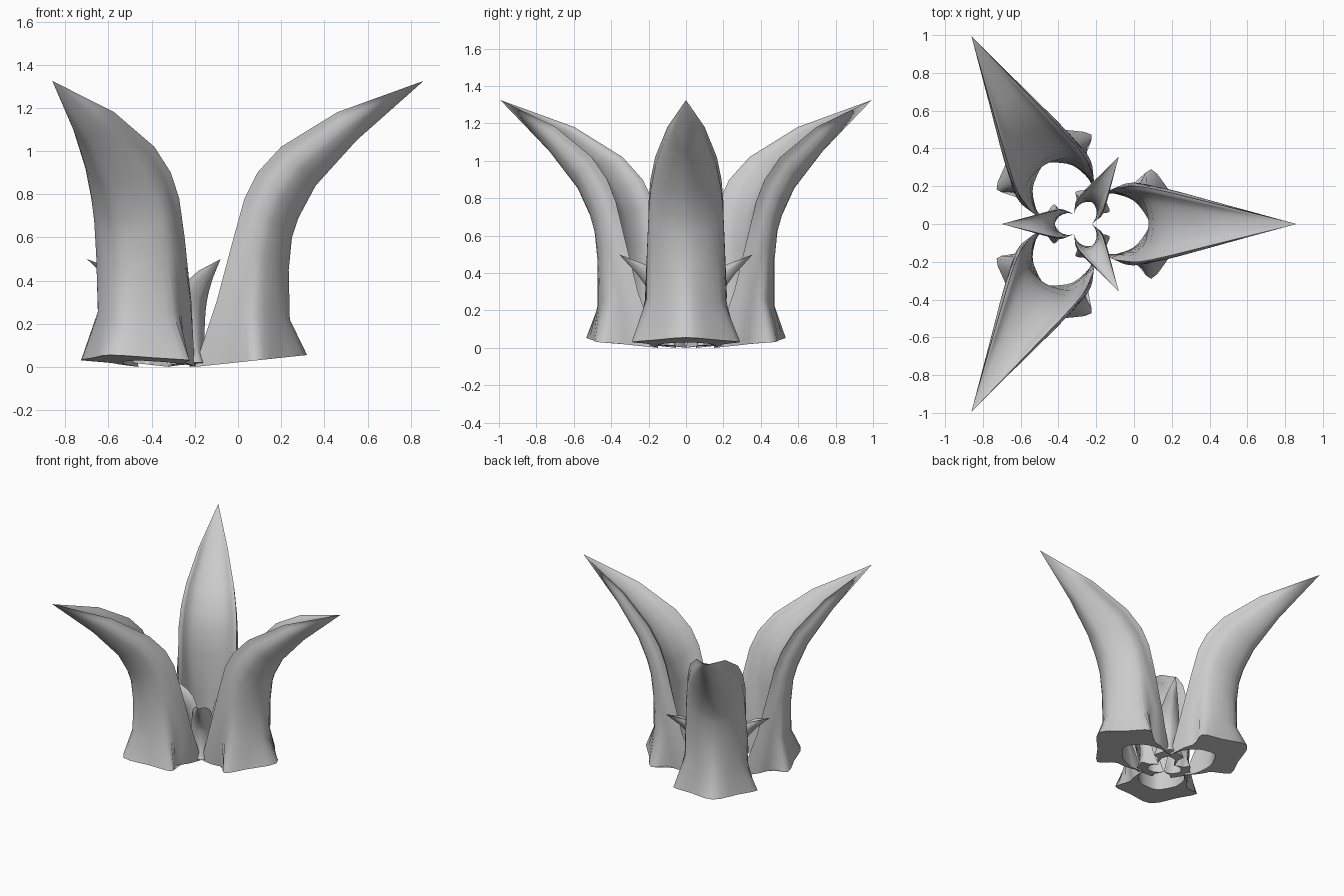
import bpy, bmesh, math
from mathutils import Vector, Matrix

if "Cube" in bpy.data.objects:
    bpy.data.objects.remove(bpy.data.objects["Cube"])

# Profiles of one petal pointing to +x: inner lip (x, z, half width) and outer back (x, z)
LIP = [(-.20, 0, .15), (-.10, .30, .19), (-.02, .60, .20), (.03, .78, .20),
       (.09, .90, .19), (.20, 1.02, .165), (.46, 1.18, .10), (.86, 1.325, 0)]
BACK = [(.32, .055), (.24, .22), (.235, .45), (.25, .60),
        (.28, .69), (.36, .84), (.55, 1.05), (.86, 1.325)]
WIDTH = [.29, .218, .207, .20, .19, .165, .10, 0]      # widest half width
HOLLOW = [.54, .53, .38, .32, .30, .25, .20, 0]        # depth of the inner groove
CENTRE = Vector((-.287, 0, 0))


def smooth_curve(pts, n=3):
    """Catmull-Rom through 2D points."""
    p = [Vector(q) for q in pts]
    p = [2 * p[0] - p[1]] + p + [2 * p[-1] - p[-2]]
    out = []
    for i in range(1, len(p) - 2):
        a, b, c, d = p[i - 1:i + 3]
        for k in range(n):
            t = k / n
            out.append(.5 * (2 * b + (c - a) * t + (2 * a - 5 * b + 4 * c - d) * t * t
                             + (3 * b - a - 3 * c + d) * t ** 3))
    return out + [p[-2]]


def mirrored(half):
    return half + [(t, -y) for t, y in reversed(half[:-1])]


def section(i):
    """Crescent section: t runs from lip (0) to back (1)."""
    e, w, h = LIP[i][2], WIDTH[i], HOLLOW[i]
    if i == 0:   # flared, lobed foot
        outer = [(0, e), (.22, .19), (.42, .205), (.56, w), (.76, .165), (1, 0)]
        inner = [(0, e), (.10, .158), (.19, .16), (.36, .13), (.46, .08), (h, 0)]
    else:
        outer = [(0, e), (.16, w * .98), (.34, w), (.56, w * .92), (.84, w * .55), (1, 0)]
        inner = [(0, e), (.15 * h, e * .88), (.35 * h, e * .8),
                 (.65 * h, e * .64), (.88 * h, e * .38), (h, 0)]
    return smooth_curve(mirrored(outer)), smooth_curve(mirrored(inner))


def petal_mesh():
    bm = bmesh.new()
    rings = []
    for i, (lip, back) in enumerate(zip(LIP, BACK)):
        outer, inner = section(i)
        a, b = Vector((lip[0], 0, lip[1])), Vector((back[0], 0, back[1]))
        ring = [bm.verts.new(a.lerp(b, q[0]) + Vector((0, q[1], 0)) - CENTRE)
                for q in outer + inner[-2:0:-1]]
        rings.append(ring)
    n = len(rings[0])
    for r0, r1 in zip(rings, rings[1:]):
        for k in range(n):
            m = (k + 1) % n
            bm.faces.new((r0[k], r0[m], r1[m], r1[k]))
    # Flat underside joining outer and inner curves
    r = rings[0]
    for k in range(n // 2):
        quad = [r[k], r[k + 1], r[(n - k - 1) % n], r[(n - k) % n]]
        quad = list(dict.fromkeys(quad))
        if len(quad) > 2:
            bm.faces.new(quad)
    bmesh.ops.remove_doubles(bm, verts=bm.verts, dist=1e-5)
    bmesh.ops.recalc_face_normals(bm, faces=bm.faces)
    me = bpy.data.meshes.new("petal")
    bm.to_mesh(me)
    bm.free()
    return me


def add_petals(name, start, scale_xy, scale_z):
    for k in range(3):
        me = petal_mesh()
        me.transform(Matrix.Translation(CENTRE)
                     @ Matrix.Rotation(math.radians(start + 120 * k), 4, 'Z')
                     @ Matrix.Diagonal((scale_xy, scale_xy, scale_z, 1)))
        ob = bpy.data.objects.new(f"{name}_{k + 1}", me)
        bpy.context.collection.objects.link(ob)
        bpy.ops.object.select_all(action='DESELECT')
        ob.select_set(True)
        bpy.context.view_layer.objects.active = ob
        bpy.ops.object.shade_smooth_by_angle(angle=math.radians(40))


# Three large outer petals and three small inner petals turned between them
add_petals("outer_petal", 0, 1, 1)
add_petals("inner_petal", 60, .36, .377)
